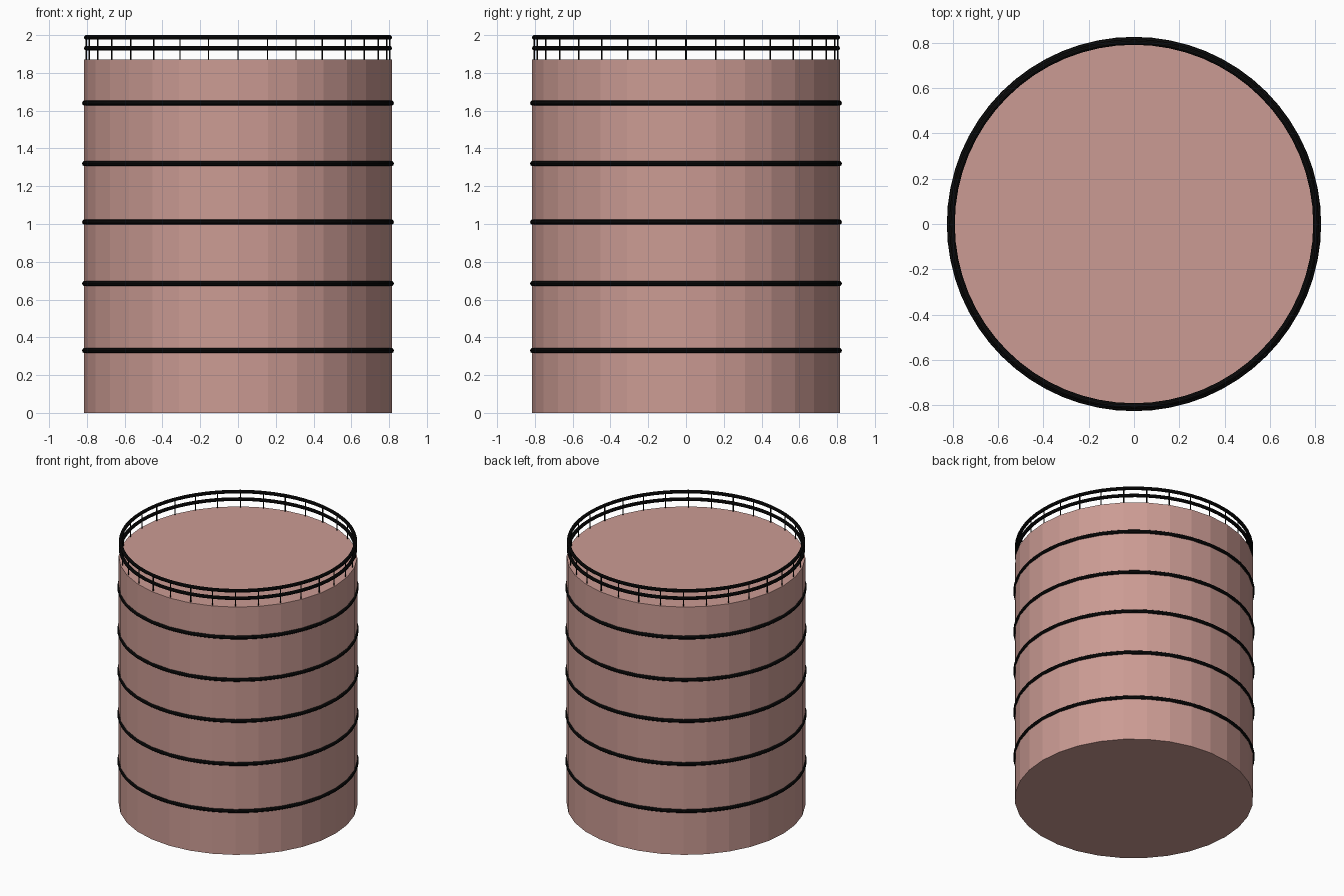
import bpy
import math

if "Cube" in bpy.data.objects:
    bpy.data.objects.remove(bpy.data.objects["Cube"], do_unlink=True)

SIDES = 32
RADIUS = 0.816
WALL_TOP = 1.87


def make_material(name, colour):
    mat = bpy.data.materials.new(name)
    mat.use_nodes = True
    mat.diffuse_color = colour
    mat.node_tree.nodes["Principled BSDF"].inputs["Base Color"].default_value = colour
    return mat


pink = make_material("dusty_pink", (0.60, 0.33, 0.295, 1))
black = make_material("black", (0.004, 0.004, 0.004, 1))


def finish(name, mat):
    obj = bpy.context.object
    obj.name = name
    obj.data.materials.append(mat)
    return obj


def ring(name, z, major, minor):
    bpy.ops.mesh.primitive_torus_add(
        major_segments=64, minor_segments=10,
        major_radius=major, minor_radius=minor, location=(0, 0, z))
    finish(name, black)
    bpy.ops.object.shade_smooth_by_angle()


# Tank body with flat facets
bpy.ops.mesh.primitive_cylinder_add(
    vertices=SIDES, radius=RADIUS, depth=WALL_TOP, location=(0, 0, WALL_TOP / 2))
finish("tank_body", pink)

# Hoops around the wall
for i, z in enumerate((0.33, 0.685, 1.01, 1.32, 1.64)):
    ring(f"wall_hoop_{i + 1}", z, RADIUS - 0.005, 0.0145)

# Guard rails above the roof
ring("lower_rail", 1.931, 0.803, 0.0125)
ring("upper_rail", 1.9875, 0.803, 0.0125)

# Thin posts carrying the rails
for i in range(SIDES):
    a = 2 * math.pi * i / SIDES
    bpy.ops.mesh.primitive_cylinder_add(
        vertices=6, radius=0.004, depth=0.125,
        location=(0.803 * math.cos(a), 0.803 * math.sin(a), 1.925))
    finish(f"rail_post_{i + 1}", black)
